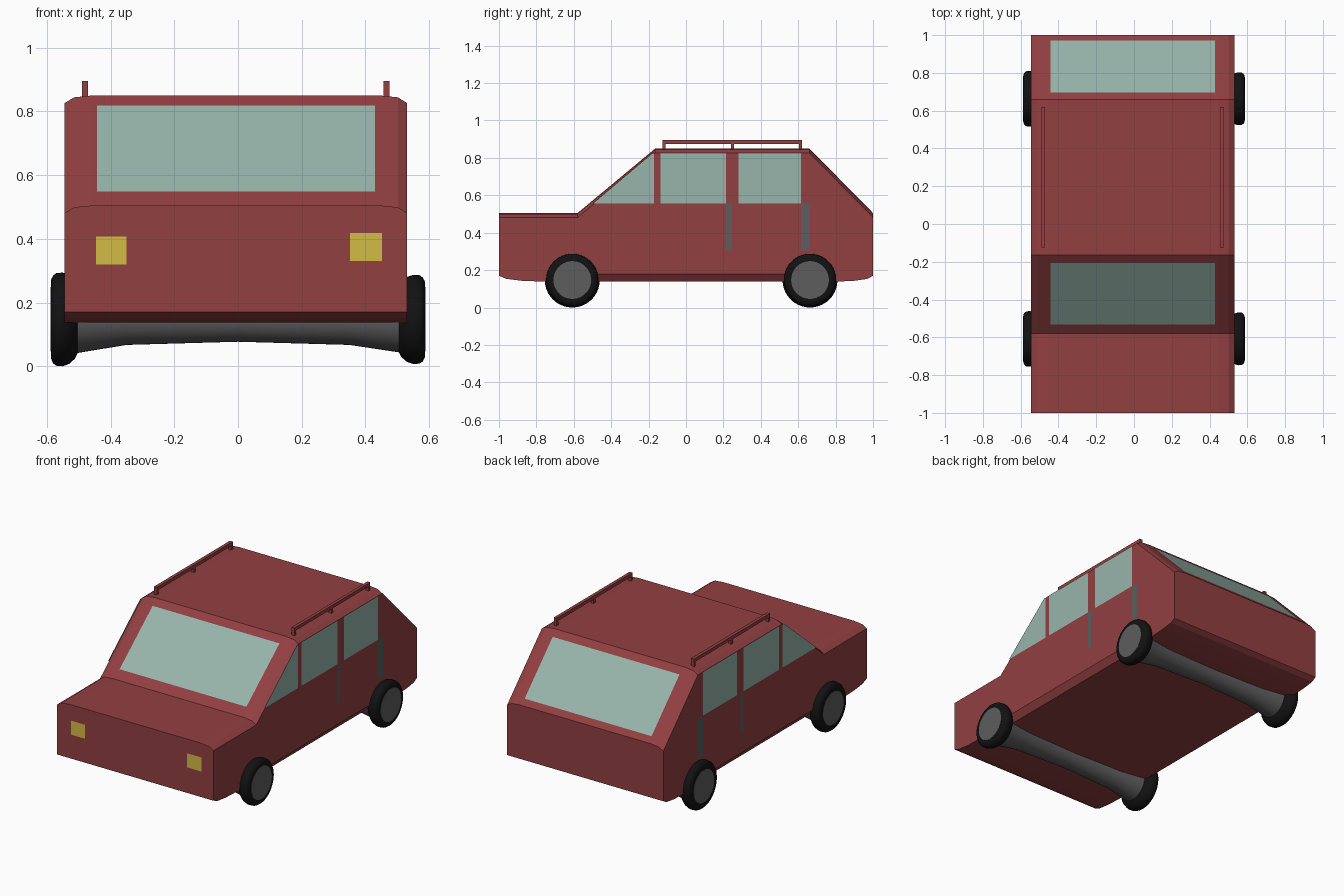
import bpy, bmesh, math
from mathutils import Vector

if "Cube" in bpy.data.objects:
    bpy.data.objects.remove(bpy.data.objects["Cube"])


def material(name, rgb):
    m = bpy.data.materials.new(name)
    m.diffuse_color = (*rgb, 1)
    m.use_nodes = True
    m.node_tree.nodes["Principled BSDF"].inputs["Base Color"].default_value = m.diffuse_color
    return m


RED = material("red paint", (0.29, 0.05, 0.053))
GLASS = material("glass", (0.31, 0.46, 0.41))
YELLOW = material("lamp yellow", (0.65, 0.5, 0.06))
RUBBER = material("rubber", (0.006, 0.006, 0.006))
METAL = material("dark metal", (0.11, 0.11, 0.11))
CX = -0.0065          # middle of the body
HALF = 0.5375         # half width of the body


def finish(name, bm, mat, smooth=False):
    mesh = bpy.data.meshes.new(name)
    bm.to_mesh(mesh)
    bm.free()
    mesh.materials.append(mat)
    obj = bpy.data.objects.new(name, mesh)
    bpy.context.collection.objects.link(obj)
    if smooth:
        bpy.ops.object.select_all(action='DESELECT')
        bpy.context.view_layer.objects.active = obj
        obj.select_set(True)
        bpy.ops.object.shade_smooth_by_angle(angle=math.radians(35))
    return obj


def panel(name, pts, outward, mat):
    """One flat face turned outward and lifted slightly off the body."""
    out = Vector(outward).normalized()
    bm = bmesh.new()
    f = bm.faces.new([bm.verts.new(Vector(p) + out * 0.002) for p in pts])
    f.normal_update()
    if f.normal.dot(out) < 0:
        f.normal_flip()
    finish(name, bm, mat)


def lathe(name, profile, y, z, mat, segments=40):
    """Turn (x, radius) points about an axle line parallel to x."""
    bm = bmesh.new()
    rings = [[bm.verts.new((x, y + r * math.cos(a), z + r * math.sin(a)))
              for a in (2 * math.pi * i / segments for i in range(segments))]
             for x, r in profile]
    for a, b in zip(rings, rings[1:]):
        for i in range(segments):
            j = (i + 1) % segments
            bm.faces.new((a[i], a[j], b[j], b[i]))
    bm.faces.new(rings[0])
    bm.faces.new(rings[-1])
    bmesh.ops.recalc_face_normals(bm, faces=bm.faces)
    finish(name, bm, mat, True)


def boxes(name, items, mat):
    bm = bmesh.new()
    for centre, size in items:
        vs = bmesh.ops.create_cube(bm, size=1)["verts"]
        for v in vs:
            v.co = Vector([c + s * q for c, s, q in zip(centre, size, v.co)])
    finish(name, bm, mat)


# Body: side profile lofted across the width, rounded at the top edges
def body_profile(drop, sill):
    top = [(1, 0.505), (0.66, 0.85), (-0.165, 0.85), (-0.58, 0.505), (-1, 0.505)]
    bottom = [(-1, 0.17), (-0.96, 0.153), (-0.88, 0.143), (-0.75, 0.138),
              (-0.52, 0.138), (-0.5, sill), (0.56, sill), (0.58, 0.138),
              (0.8, 0.138), (0.9, 0.143), (0.97, 0.153), (1, 0.17)]
    return [(y, z - drop) for y, z in top] + bottom


stations = [(-HALF, 0.024, 0.178), (-0.508, 0.006, 0.138), (-0.45, 0, 0.138),
            (0.45, 0, 0.138), (0.508, 0.006, 0.138), (HALF, 0.024, 0.178)]
bm = bmesh.new()
loops = [[bm.verts.new((CX + x, y, z)) for y, z in body_profile(d, s)]
         for x, d, s in stations]
for a, b in zip(loops, loops[1:]):
    for i in range(len(a)):
        j = (i + 1) % len(a)
        bm.faces.new((a[i], a[j], b[j], b[i]))
bm.faces.new(loops[0])
bm.faces.new(loops[-1])
bmesh.ops.recalc_face_normals(bm, faces=bm.faces)
finish("body", bm, RED)

# Windscreen and rear window
for name, lo, hi, out in (
        ("windscreen", (-0.53, 0.5466), (-0.205, 0.8168), (0, -0.345, 0.415)),
        ("rear_window", (0.97, 0.5354), (0.695, 0.8145), (0, 0.345, 0.34))):
    panel(name, [(-0.443, *lo), (0.43, *lo), (0.43, *hi), (-0.443, *hi)], out, GLASS)


def rect(a, b, c, d):
    return [(a, c), (b, c), (b, d), (a, d)]


# Side windows and grey door strips, both sides
side_parts = [
    ("front_side_window", [(-0.5, 0.555), (-0.17, 0.555), (-0.17, 0.825), (-0.18, 0.825)], GLASS),
    ("middle_side_window", rect(-0.135, 0.215, 0.555, 0.825), GLASS),
    ("back_side_window", rect(0.28, 0.615, 0.555, 0.825), GLASS),
    ("front_door_strip", rect(0.215, 0.245, 0.305, 0.555), METAL),
    ("back_door_strip", rect(0.615, 0.662, 0.305, 0.555), METAL),
]
for side, label in ((-1, "left"), (1, "right")):
    for name, pts, mat in side_parts:
        panel(f"{label}_{name}", [(CX + side * HALF, y, z) for y, z in pts],
              (side, 0, 0), mat)

# Headlights
for label, x0, x1, z0, z1 in (("left", -0.446, -0.35, 0.32, 0.407),
                              ("right", 0.352, 0.452, 0.33, 0.418)):
    panel(f"{label}_headlight", [(x, -1, z) for x, z in rect(x0, x1, z0, z1)],
          (0, -1, 0), YELLOW)

# Roof rails on three posts each
for label, x in (("left", -0.48), ("right", 0.466)):
    posts = [((x, y, 0.865), (0.02, 0.016, 0.04)) for y in (-0.117, 0.2475, 0.612)]
    boxes(f"{label}_roof_rail",
          [((x, 0.2475, 0.8845), (0.02, 0.745, 0.021))] + posts, RED)

# Axles, tyres and hub discs
for end, y in (("front", -0.608), ("back", 0.663)):
    lathe(f"{end}_axle", [(-0.52, 0.108), (-0.35, 0.08), (0, 0.07),
                          (0.35, 0.08), (0.51, 0.104)], y, 0.147, METAL)
    for label, side, r in (("left", -1, 0.147), ("right", 1, 0.14)):
        tyre = [(0.502, 0.7), (0.512, 0.84), (0.53, 0.95), (0.55, 1), (0.57, 0.99),
                (0.58, 0.94), (0.586, 0.86), (0.587, 0.74)]
        lathe(f"{end}_{label}_tyre", [(side * x, k * r) for x, k in tyre], y, 0.147, RUBBER)
        lathe(f"{end}_{label}_hub", [(side * 0.575, 0.101), (side * 0.588, 0.101)],
              y, 0.147, METAL)
